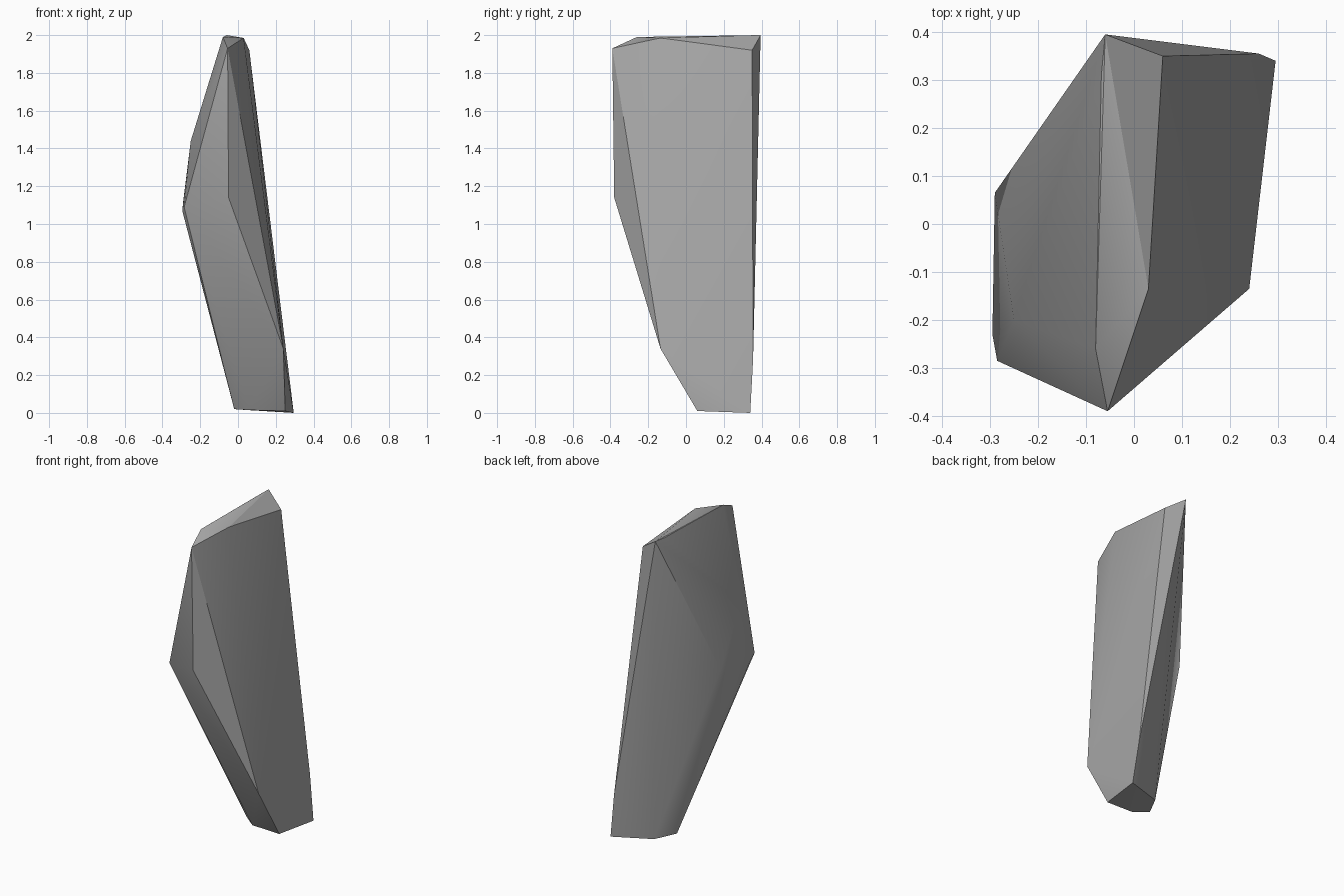
import bpy, bmesh, math

cube = bpy.data.objects.get("Cube")
if cube:
    bpy.data.objects.remove(cube, do_unlink=True)

# Stone material
stone = bpy.data.materials.new("stone_grey")
stone.use_nodes = True
grey = (0.4, 0.4, 0.4, 1)
stone.diffuse_color = grey
stone.node_tree.nodes["Principled BSDF"].inputs["Base Color"].default_value = grey

# Corners of the shard, grouped by height
crown = [(-.06, .395, 2), (-.068, .31, 1.995), (.06, .35, 1.92),
         (.03, -.135, 1.985), (-.08, -.26, 1.99), (-.055, -.39, 1.93)]
waist = [(-.25, -.2, 1.44), (-.05, -.38, 1.14), (-.285, -.285, 1.09),
         (-.295, -.23, 1.07), (-.29, .065, 1.12)]
foot = [(.24, -.135, .34), (.26, .355, .28)]
base = [(.25, .06, .01), (.295, .34, 0), (.05, .25, .015),
        (-.02, .12, .02), (.06, .06, .015)]

# Faceted shard wrapped around the corners
bm = bmesh.new()
for corner in crown + waist + foot + base:
    bm.verts.new(corner)
hull = bmesh.ops.convex_hull(bm, input=bm.verts)
inside = [g for g in hull["geom_interior"] if isinstance(g, bmesh.types.BMVert)]
if inside:
    bmesh.ops.delete(bm, geom=inside, context="VERTS")
bmesh.ops.recalc_face_normals(bm, faces=bm.faces)
mesh = bpy.data.meshes.new("rock_shard")
bm.to_mesh(mesh)
bm.free()
mesh.materials.append(stone)
shard = bpy.data.objects.new("rock_shard", mesh)
bpy.context.collection.objects.link(shard)

# Soft shading with crisp ridges
bpy.ops.object.select_all(action="DESELECT")
shard.select_set(True)
bpy.context.view_layer.objects.active = shard
bpy.ops.object.shade_smooth_by_angle(angle=math.radians(30))
